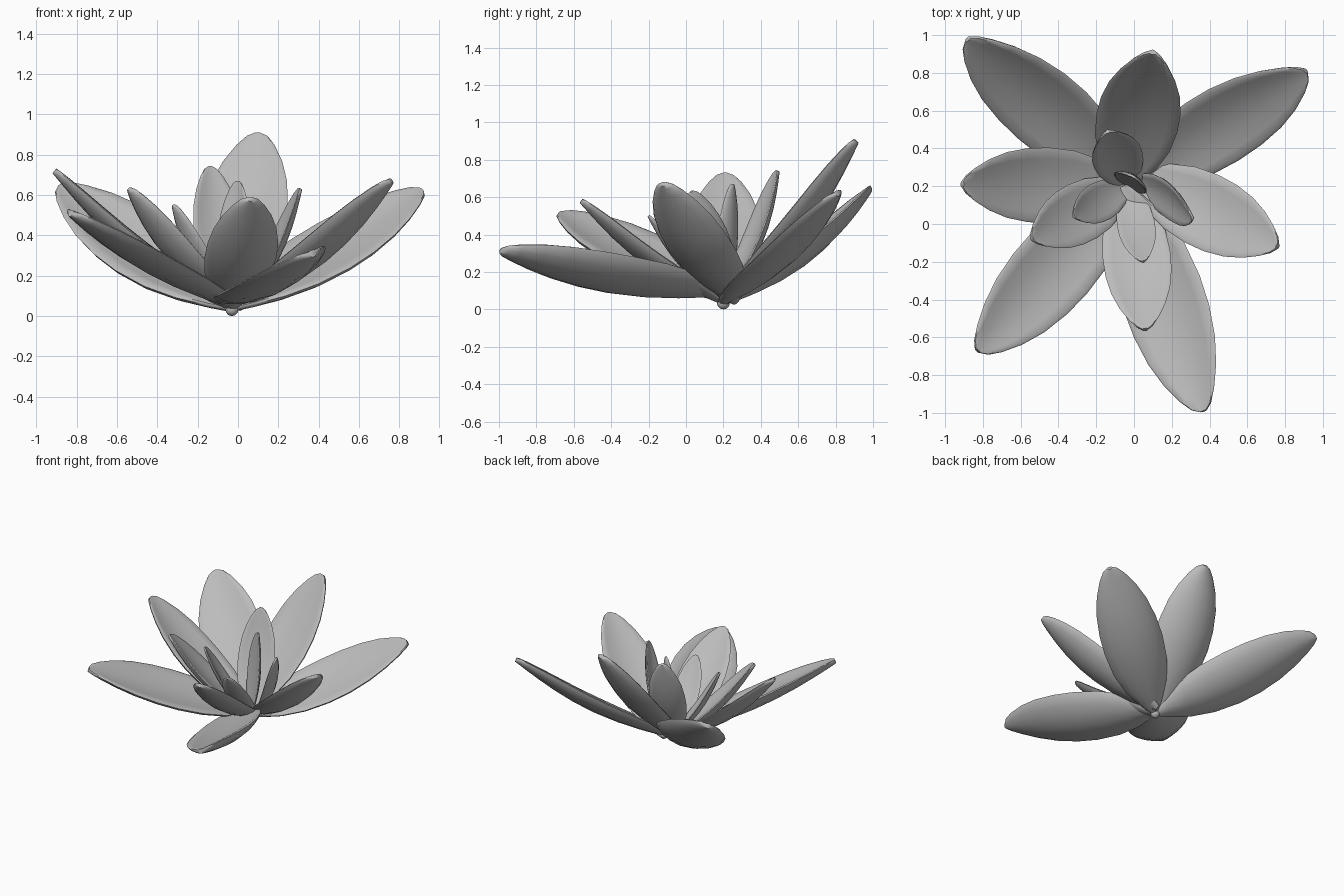
import bpy, bmesh, math
from mathutils import Vector, Matrix

if "Cube" in bpy.data.objects:
    bpy.data.objects.remove(bpy.data.objects["Cube"])

GREY = (0.5, 0.5, 0.5, 1)
mat = bpy.data.materials.new("petal grey")
mat.use_nodes = True
mat.diffuse_color = GREY
mat.node_tree.nodes["Principled BSDF"].inputs["Base Color"].default_value = GREY

# Half-width of a petal along its length: position, fraction
PROFILE = [(0, .12), (.07, .38), (.18, .7), (.32, .92), (.47, 1), (.6, .98),
           (.73, .87), (.84, .68), (.93, .44), (.98, .25), (1, .08)]
RING = 16


def petal(name, tip, width, roll=0, base=(-.03, .2, .04), bow=.058):
    """Cupped, thick petal running from base to tip, bowed outwards."""
    base, tip = Vector(base), Vector(tip)
    axis = tip - base
    length = axis.length
    along = axis.normalized()
    side = Vector((0, 0, 1)).cross(along).normalized()
    side = Matrix.Rotation(math.radians(roll), 3, along) @ side
    inner = along.cross(side)
    bm = bmesh.new()
    rings = []
    for t, f in PROFILE:
        half = width / 2 * f
        thick = width * .08 * (.3 + .7 * math.sin(math.pi * (.12 + .8 * t)))
        sag = -bow * length * math.sin(math.pi * t)
        ring = []
        for i in range(RING):
            a = math.tau * i / RING
            u, s = math.cos(a), math.sin(a)
            rim = math.copysign(abs(s) ** .8, s)
            lift = sag + thick * rim + .14 * width * f * u * u
            ring.append(bm.verts.new(base + axis * t + side * half * u + inner * lift))
        rings.append(ring)
    for r0, r1 in zip(rings, rings[1:]):
        for i in range(RING):
            j = (i + 1) % RING
            bm.faces.new((r0[i], r0[j], r1[j], r1[i]))
    bm.faces.new(rings[0])
    bm.faces.new(rings[-1])
    bmesh.ops.recalc_face_normals(bm, faces=bm.faces)
    mesh = bpy.data.meshes.new(name)
    bm.to_mesh(mesh)
    bm.free()
    mesh.materials.append(mat)
    obj = bpy.data.objects.new(name, mesh)
    bpy.context.collection.objects.link(obj)
    bpy.ops.object.select_all(action="DESELECT")
    obj.select_set(True)
    bpy.context.view_layer.objects.active = obj
    bpy.ops.object.shade_smooth_by_angle(angle=math.radians(50))


# Large outer petals
petal("outer_petal_back_right", (-.88, .98, .64), .47, roll=-25)
petal("outer_petal_back_left", (.91, .81, .62), .44, roll=22, bow=.05)
petal("outer_petal_back", (.10, .91, .90), .44, base=(-.06, .2, .04))
petal("outer_petal_right", (-.91, .21, .72), .40)
petal("outer_petal_front_right", (-.83, -.67, .51), .45, roll=-15, base=(-.03, .2, .06), bow=.03)
petal("outer_petal_front", (.37, -.99, .31), .47, roll=20, base=(-.05, .2, .09), bow=.045)
petal("outer_petal_left", (.76, -.12, .67), .40, base=(0, .26, .04))

# Middle petals
petal("middle_petal_front", (.06, -.56, .58), .36)
petal("middle_petal_right", (-.54, -.08, .63), .32)
petal("middle_petal_back", (-.14, .49, .74), .27)
petal("middle_petal_left", (.31, .03, .63), .23, roll=45, base=(.01, .23, .04))

# Small heart petals
petal("heart_petal_right", (-.32, .04, .55), .21)
petal("heart_petal_front", (.05, -.20, .50), .20)
petal("heart_petal_centre", (.0, .25, .67), .20, bow=.03)

# Small knob where the petals meet
bpy.ops.mesh.primitive_uv_sphere_add(segments=10, ring_count=6, radius=.035, location=(-.03, .2, .035))
knob = bpy.context.object
knob.name = "petal_base"
knob.data.materials.append(mat)
bpy.ops.object.shade_smooth_by_angle(angle=math.radians(50))
